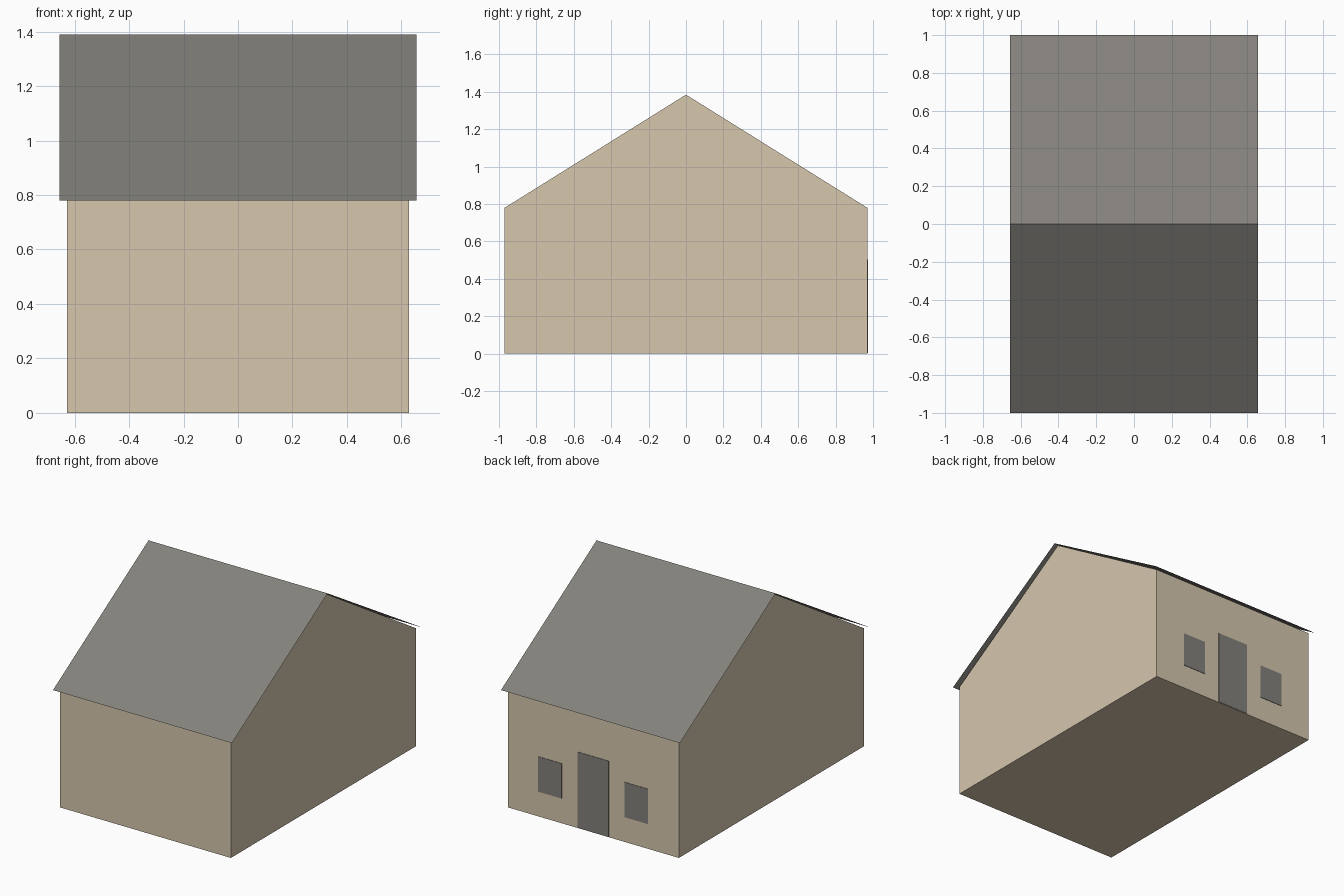
import bpy
import bmesh

cube = bpy.data.objects.get("Cube")
if cube:
    bpy.data.objects.remove(cube, do_unlink=True)


def make_material(name, color):
    mat = bpy.data.materials.new(name)
    mat.use_nodes = True
    mat.diffuse_color = color
    mat.node_tree.nodes["Principled BSDF"].inputs["Base Color"].default_value = color
    return mat


def make_object(name, bm, mat):
    bmesh.ops.recalc_face_normals(bm, faces=bm.faces)
    mesh = bpy.data.meshes.new(name)
    bm.to_mesh(mesh)
    bm.free()
    mesh.materials.append(mat)
    obj = bpy.data.objects.new(name, mesh)
    bpy.context.collection.objects.link(obj)
    return obj


def extrude_profile(name, points, half_width, mat, closed):
    """Sweep a (y, z) profile along x; a closed profile becomes a solid."""
    bm = bmesh.new()
    verts = [bm.verts.new((-half_width, y, z)) for y, z in points]
    if closed:
        geom = [bm.faces.new(verts)]
        geom = bmesh.ops.extrude_face_region(bm, geom=geom, use_keep_orig=True)["geom"]
    else:
        edges = [bm.edges.new(pair) for pair in zip(verts, verts[1:])]
        geom = bmesh.ops.extrude_edge_only(bm, edges=edges)["geom"]
    moved = [g for g in geom if isinstance(g, bmesh.types.BMVert)]
    bmesh.ops.translate(bm, verts=moved, vec=(2 * half_width, 0, 0))
    return make_object(name, bm, mat)


def wall_plate(name, x, width, bottom, top, mat):
    """Thin panel lying on the back wall."""
    bm = bmesh.new()
    bmesh.ops.create_cube(bm, size=1)
    bmesh.ops.scale(bm, verts=bm.verts, vec=(width, 0.006, top - bottom))
    bmesh.ops.translate(bm, verts=bm.verts, vec=(x, WALL_Y, (bottom + top) / 2))
    return make_object(name, bm, mat)


WALL_X, WALL_Y, EAVE_Z = 0.627, 0.97, 0.78
ROOF_X, ROOF_Y, RIDGE_Z = 0.656, 1.0, 1.39

beige = make_material("beige_wall", (0.672, 0.571, 0.423, 1))
grey = make_material("warm_grey", (0.231, 0.220, 0.198, 1))

# Solid body with gable ends
extrude_profile("house_walls",
                [(-WALL_Y, 0), (WALL_Y, 0), (WALL_Y, EAVE_Z),
                 (0, RIDGE_Z - 0.005), (-WALL_Y, EAVE_Z)],
                WALL_X, beige, True)

# Sheet roof overhanging on all sides
roof = extrude_profile("roof",
                       [(-ROOF_Y, EAVE_Z), (0, RIDGE_Z), (ROOF_Y, EAVE_Z)],
                       ROOF_X, grey, False)
if roof.data.polygons[0].normal.z < 0:
    roof.data.flip_normals()

# Door and windows
wall_plate("door", 0, 0.23, 0.003, 0.505, grey)
for side, sign in (("left", 1), ("right", -1)):
    wall_plate(side + "_window", sign * 0.316, 0.172, 0.165, 0.397, grey)
